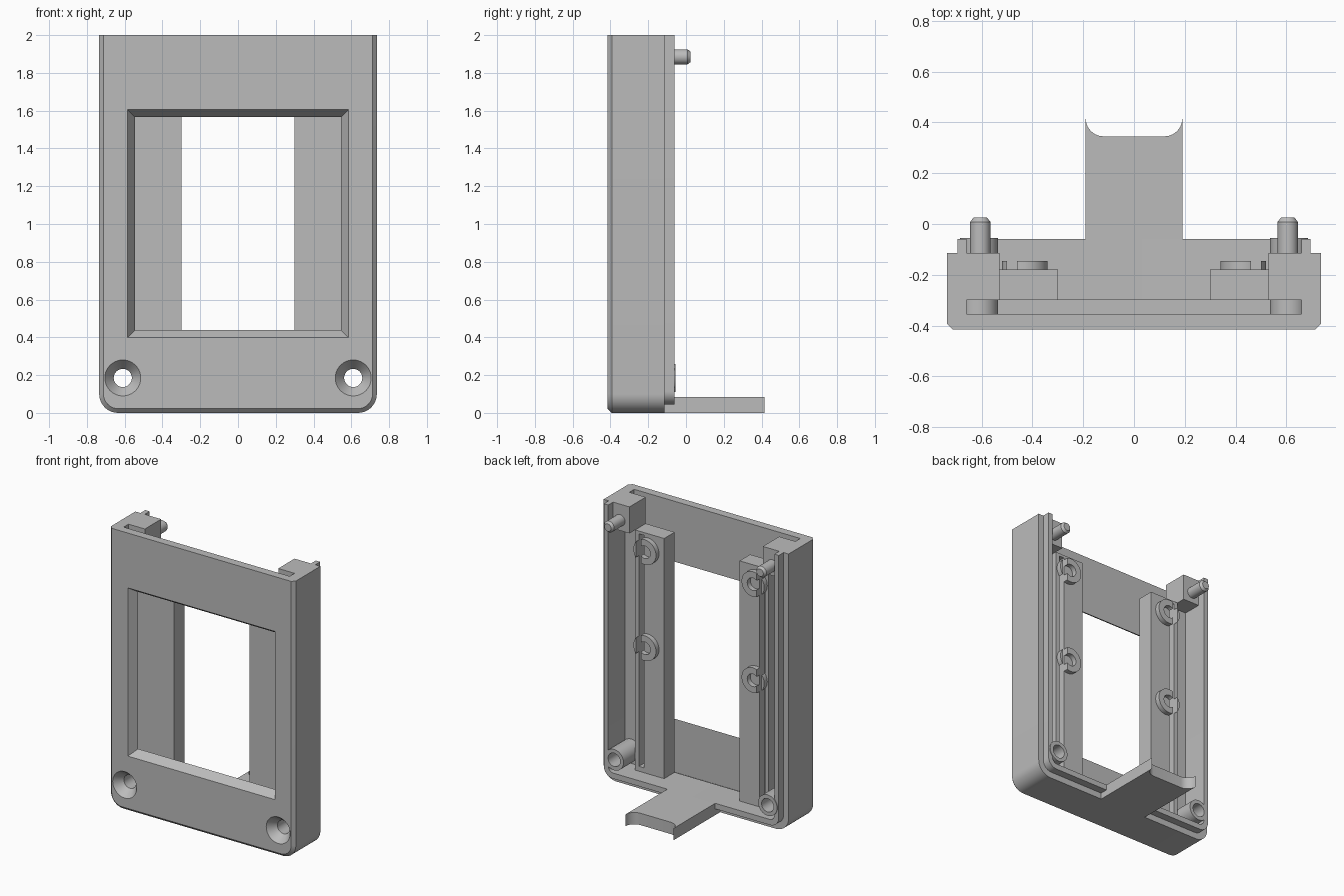
import bpy, bmesh, math

cube = bpy.data.objects.get("Cube")
if cube:
    bpy.data.objects.remove(cube, do_unlink=True)

grey = bpy.data.materials.new("plain grey")
grey.use_nodes = True
COLOUR = (0.5, 0.5, 0.5, 1)
grey.diffuse_color = COLOUR
grey.node_tree.nodes["Principled BSDF"].inputs["Base Color"].default_value = COLOUR


def loft(name, rings, wrap=False):
    """Skin a stack of equal-length rings; cap the ends, or wrap into a tube."""
    bm = bmesh.new()
    vs = [[bm.verts.new(p) for p in ring] for ring in rings]
    n = len(vs[0])
    pairs = list(zip(vs, vs[1:])) + ([(vs[-1], vs[0])] if wrap else [])
    for a, b in pairs:
        for i in range(n):
            j = (i + 1) % n
            bm.faces.new((a[i], a[j], b[j], b[i]))
    if not wrap:
        bm.faces.new(vs[0])
        bm.faces.new(vs[-1])
    bmesh.ops.recalc_face_normals(bm, faces=bm.faces)
    mesh = bpy.data.meshes.new(name)
    bm.to_mesh(mesh)
    bm.free()
    mesh.materials.append(grey)
    ob = bpy.data.objects.new(name, mesh)
    bpy.context.collection.objects.link(ob)
    return ob


def prism(name, outline, z0, z1):
    return loft(name, [[(x, y, z) for x, y in outline] for z in (z0, z1)])


def box(name, x0, x1, y0, y1, z0, z1):
    return prism(name, [(x0, y0), (x1, y0), (x1, y1), (x0, y1)], z0, z1)


def lathe(name, cx, cz, profile, wrap=False, n=40):
    """Turn (radius, y) pairs about an axis running front to back."""
    turns = [math.tau * i / n for i in range(n)]
    return loft(name, [[(cx + r * math.cos(t), y, cz + r * math.sin(t)) for t in turns]
                       for r, y in profile], wrap)


def shell_ring(y, half, bottom, radius, top=2.0, steps=10):
    """Outline with square top corners and rounded bottom corners."""
    pts = [(-half, y, top)]
    for side, start in ((-1, math.pi), (1, 1.5 * math.pi)):
        for i in range(steps + 1):
            a = start + i / steps * math.pi / 2
            pts.append((side * (half - radius) + radius * math.cos(a), y,
                        bottom + radius + radius * math.sin(a)))
    return pts + [(half, y, top)]


def cut(ob, *cutters):
    for c in cutters:
        m = ob.modifiers.new("cut", 'BOOLEAN')
        m.operation, m.solver, m.object = 'DIFFERENCE', 'EXACT', c
    bpy.context.view_layer.update()
    deps = bpy.context.evaluated_depsgraph_get()
    mesh = bpy.data.meshes.new_from_object(ob.evaluated_get(deps))
    ob.modifiers.clear()
    ob.data = mesh


FRONT, PLATE, SLOT, STEP, LIP = -0.415, -0.355, -0.30, -0.115, -0.06
helpers, parts = [], []

# Shell with front chamfer and stepped rear lip
shell = loft("shell", [shell_ring(FRONT, 0.713, 0.022, 0.08),
                       shell_ring(FRONT + 0.022, 0.735, 0, 0.10),
                       shell_ring(STEP, 0.735, 0, 0.10),
                       shell_ring(STEP, 0.695, 0.045, 0.07),
                       shell_ring(LIP, 0.695, 0.045, 0.07)])
parts.append(shell)

# Cavity, panel slot in the floor, and bevelled window
cavity = loft("cavity_cutter", [shell_ring(y, 0.66, 0.085, 0.04, 2.2) for y in (PLATE, 0.1)])
floor_slot = box("slot_cutter", -0.655, 0.655, PLATE, SLOT, 0.055, 0.3)
window = loft("window_cutter", [
    [(sx * w, y, 1.002 + sz * h) for sx, sz in ((-1, -1), (1, -1), (1, 1), (-1, 1))]
    for y, w, h in ((-0.43, 0.595, 0.614), (-0.34, 0.535, 0.554))])
helpers += [cavity, floor_slot, window]
cut(shell, cavity, floor_slot, window)

for s, side in ((1, "left"), (-1, "right")):
    # Countersunk screw hole and its boss
    hx, hz = s * 0.61, 0.185
    screw = lathe("screw_cutter", hx, hz, [(0.103, FRONT - 0.01), (0.048, PLATE), (0.048, 0.1)])
    helpers.append(screw)
    cut(shell, screw)
    parts.append(lathe(side + "_screw_boss", hx, hz,
                       [(0.048, PLATE), (0.075, PLATE), (0.075, -0.055), (0.048, -0.055)], True))

    # Rail with a shelf reaching the side wall and a long groove
    rail = prism(side + "_rail", [(s * x, y) for x, y in (
        (0.30, SLOT), (0.66, SLOT), (0.66, -0.25), (0.53, -0.25), (0.53, -0.18), (0.30, -0.18))],
        0.085, 1.81)
    groove = box("groove_cutter", *sorted((s * 0.46, s * 0.50)), -0.235, -0.1, 0.12, 1.79)
    helpers.append(groove)
    cut(rail, groove, screw)
    parts.append(rail)

    # Split ring clips on the rail
    for label, z in (("upper", 1.69), ("lower", 1.0)):
        clip = lathe(f"{side}_{label}_clip", s * 0.43, z,
                     [(0.045, -0.19), (0.09, -0.19), (0.09, -0.145), (0.045, -0.145)], True)
        cut(clip, groove)
        parts.append(clip)

    # Top corner block and locating pin
    parts.append(box(side + "_corner_block", *sorted((s * 0.53, s * 0.66)), SLOT, STEP, 1.81, 2.0))
    parts.append(lathe(side + "_pin", s * 0.605, 1.885,
                       [(0.04, -0.15), (0.04, 0.008), (0.027, 0.025)]))

# Rear tongue with a scooped end
arc = [i / 10 * math.pi / 2 for i in range(11)]
scoop = [(0.12 + 0.07 * math.cos(a), 0.415 - 0.07 * math.sin(a)) for a in arc]
outline = [(0.19, STEP)] + scoop
outline += [(-x, y) for x, y in reversed(outline)]
parts.append(prism("rear_tongue", outline, 0, 0.085))

# Tidy up and shade
for h in helpers:
    bpy.data.objects.remove(h, do_unlink=True)
bpy.ops.object.select_all(action='DESELECT')
for p in parts:
    p.select_set(True)
bpy.context.view_layer.objects.active = shell
bpy.ops.object.shade_smooth_by_angle(angle=math.radians(25))
